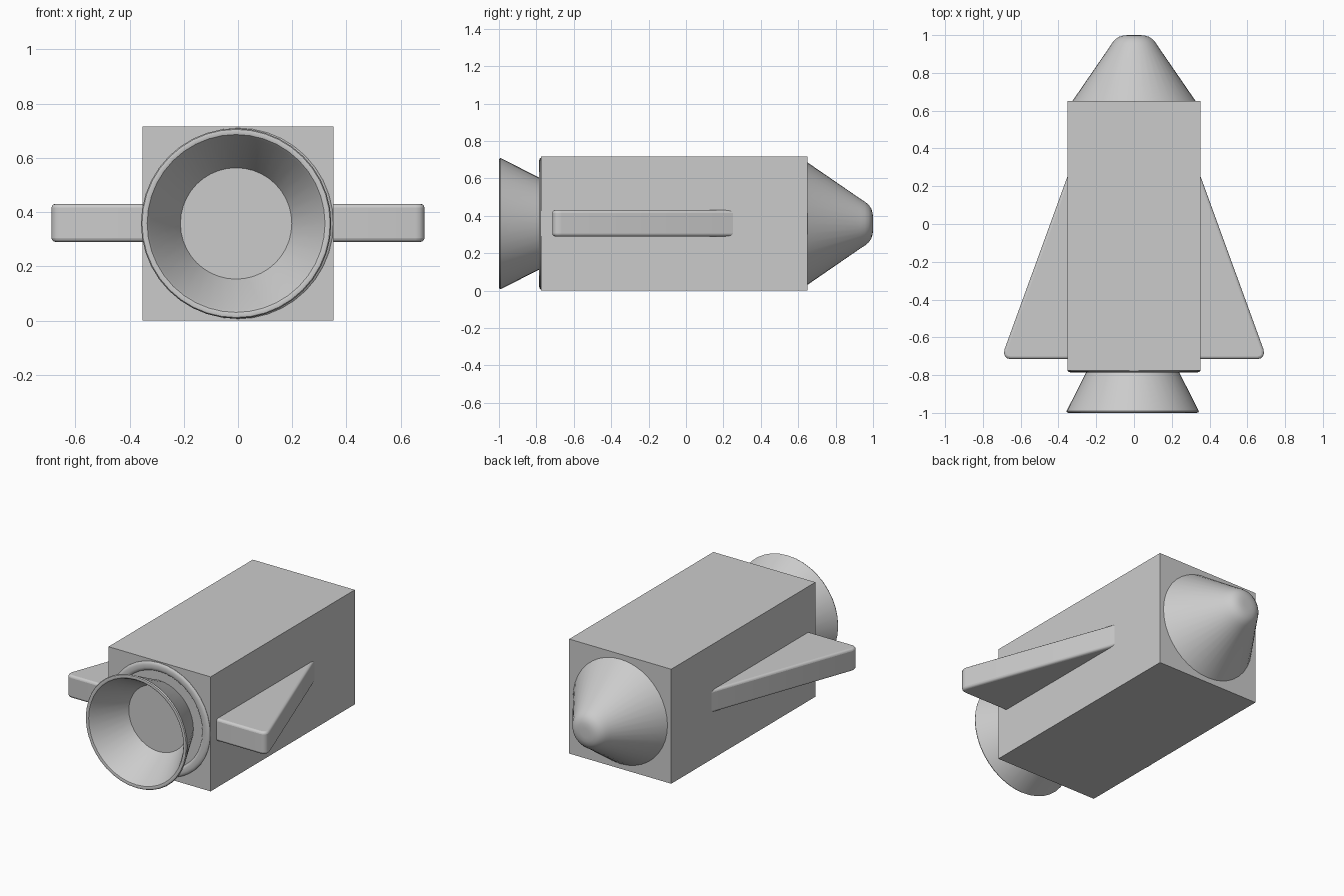
import bpy, bmesh, math

if "Cube" in bpy.data.objects:
    bpy.data.objects.remove(bpy.data.objects["Cube"])

CZ = 0.358  # height of the long axis


def finish(name, bm, smooth=True):
    bmesh.ops.recalc_face_normals(bm, faces=bm.faces)
    me = bpy.data.meshes.new(name)
    bm.to_mesh(me)
    bm.free()
    ob = bpy.data.objects.new(name, me)
    bpy.context.collection.objects.link(ob)
    if smooth:
        bpy.ops.object.select_all(action='DESELECT')
        ob.select_set(True)
        bpy.context.view_layer.objects.active = ob
        bpy.ops.object.shade_smooth_by_angle(angle=math.radians(35))
    return ob


def lathe(name, profile, cx=0.0, closed=False, segments=40):
    """Spin (radius, y) points around the long axis."""
    bm = bmesh.new()
    vs = [bm.verts.new((cx + r, y, CZ)) for r, y in profile]
    es = [bm.edges.new(p) for p in zip(vs, vs[1:])]
    if closed:
        es.append(bm.edges.new((vs[-1], vs[0])))
    bmesh.ops.spin(bm, geom=vs + es, cent=(cx, 0, CZ), axis=(0, 1, 0),
                   angle=2 * math.pi, steps=segments, use_merge=True)
    bmesh.ops.remove_doubles(bm, verts=bm.verts, dist=1e-5)
    return finish(name, bm)


# Square body
bm = bmesh.new()
bmesh.ops.create_cube(bm, size=1)
for v in bm.verts:
    v.co.x *= 0.706
    v.co.y = v.co.y * 1.425 - 0.0625
    v.co.z = v.co.z * 0.716 + CZ
finish("body", bm, smooth=False)

# Blunt nose cone
lathe("nose_cone", [(0, 0.64), (0.335, 0.64), (0.327, 0.65), (0.13, 0.936),
                    (0.117, 0.957), (0.10, 0.977), (0.08, 0.991),
                    (0.055, 0.998), (0.03, 1.0), (0, 1.0)])

# Rounded rim on the tail face
lathe("tail_rim", [(0.352, -0.765), (0.352, -0.777), (0.346, -0.783),
                   (0.334, -0.786), (0.316, -0.786), (0.304, -0.783),
                   (0.298, -0.777), (0.298, -0.765)], closed=True)

# Flared open engine nozzle
lathe("nozzle", [(0.236, -0.765), (0.346, -0.982), (0.351, -0.991),
                 (0.347, -0.998), (0.338, -1.0), (0.328, -0.997),
                 (0.319, -0.985), (0.200, -0.765)], cx=-0.007, closed=True)

# Side fins: swept plan with a rounded tip, mirrored
for side, name in ((1, "right_fin"), (-1, "left_fin")):
    plan = [(0.25, -0.715), (0.655, -0.715), (0.671, -0.711), (0.683, -0.701),
            (0.688, -0.686), (0.686, -0.665), (0.352, 0.253), (0.25, 0.253)]
    bm = bmesh.new()
    face = bm.faces.new([bm.verts.new((side * x, y, 0.29)) for x, y in plan])
    top = bmesh.ops.extrude_face_region(bm, geom=[face])["geom"]
    for v in (g for g in top if isinstance(g, bmesh.types.BMVert)):
        v.co.z = 0.43
    fin = finish(name, bm)
    # Soften the tail and tip outline, fading out at the leading corner
    bm = bmesh.new()
    bm.from_mesh(fin.data)
    rim = [e for e in bm.edges
           if abs(e.verts[0].co.z - e.verts[1].co.z) < 1e-4
           and max(abs(v.co.x) for v in e.verts) > 0.4]
    bmesh.ops.bevel(bm, geom=rim, offset=0.014, segments=3, profile=0.5,
                    affect='EDGES', clamp_overlap=True)
    bm.to_mesh(fin.data)
    bm.free()
    bpy.ops.object.select_all(action='DESELECT')
    fin.select_set(True)
    bpy.context.view_layer.objects.active = fin
    bpy.ops.object.shade_smooth_by_angle(angle=math.radians(35))
